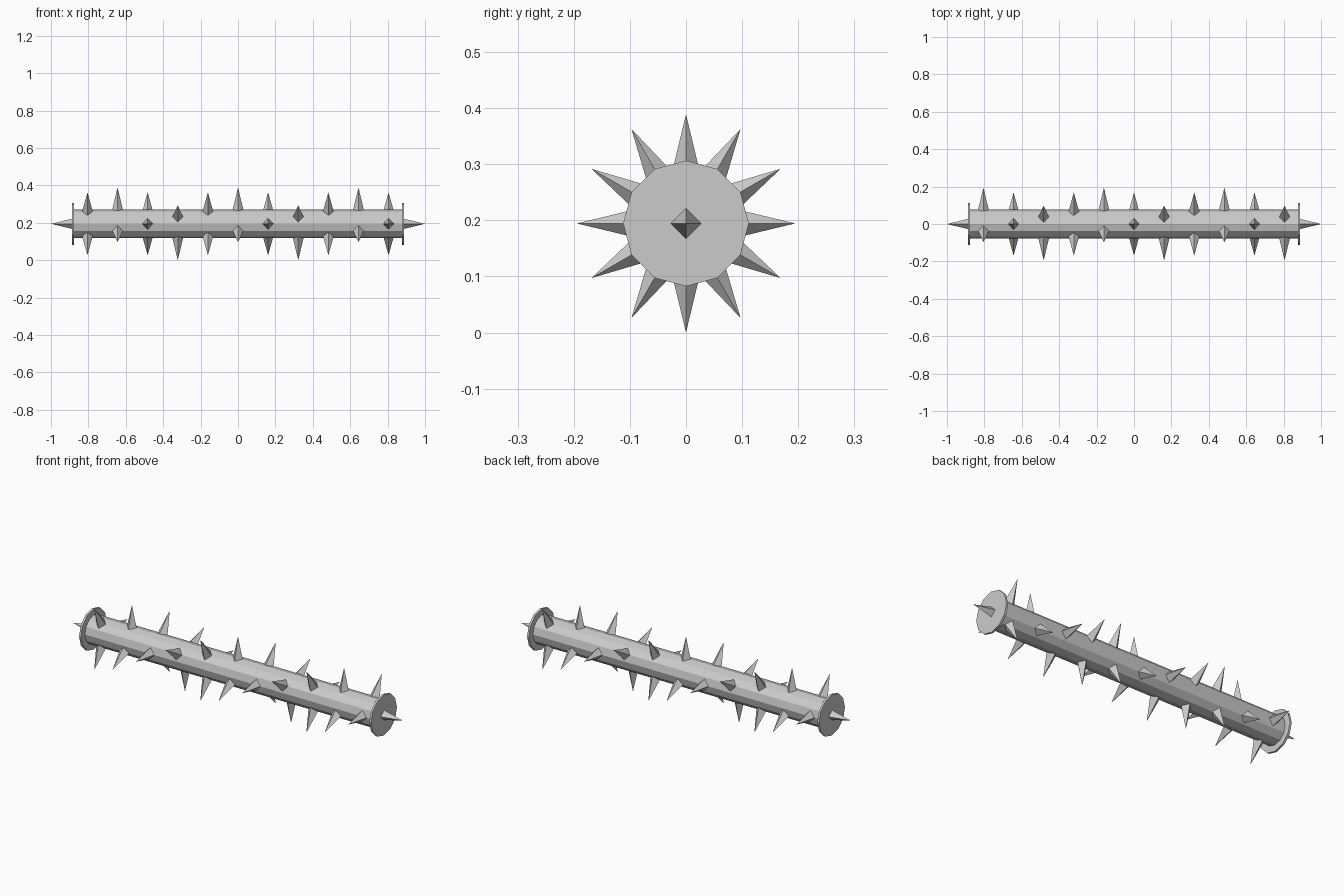
import bpy
from math import pi, cos, sin, radians

if "Cube" in bpy.data.objects:
    bpy.data.objects.remove(bpy.data.objects["Cube"])

CZ = 0.1945          # height of the long axis
ROWS = 11
STEP = 0.161         # spacing of spike rows


def cone(name, sides, r1, r2, depth, loc, rot):
    bpy.ops.mesh.primitive_cone_add(vertices=sides, radius1=r1, radius2=r2,
                                    depth=depth, location=loc, rotation=rot)
    ob = bpy.context.object
    ob.name = name
    return ob


# Twelve-sided roller
cone("roller_shaft", 12, 0.077, 0.077, 1.76, (0, 0, CZ), (0, pi / 2, 0))

# End discs and end spikes
for side, label in ((-1, "left"), (1, "right")):
    cone(label + "_end_disc", 12, 0.112, 0.112, 0.011,
         (side * 0.881, 0, CZ), (0, pi / 2, 0))
    cone(label + "_end_spike", 4, 0.029, 0, 0.12,
         (side * 0.94, 0, CZ), (0, side * pi / 2, 0))

# Rows of three spikes, each row turned a quarter from the last
BASE, TIP = 0.07, 0.1945
mid = (BASE + TIP) / 2
for i in range(ROWS):
    x = (i - (ROWS - 1) / 2) * STEP
    for k in range(3):
        a = radians(90 * i + 120 * k)
        cone(f"spike_{i + 1}_{k + 1}", 4, 0.03, 0, TIP - BASE,
             (x, mid * cos(a), CZ + mid * sin(a)), (a - pi / 2, 0, 0))
